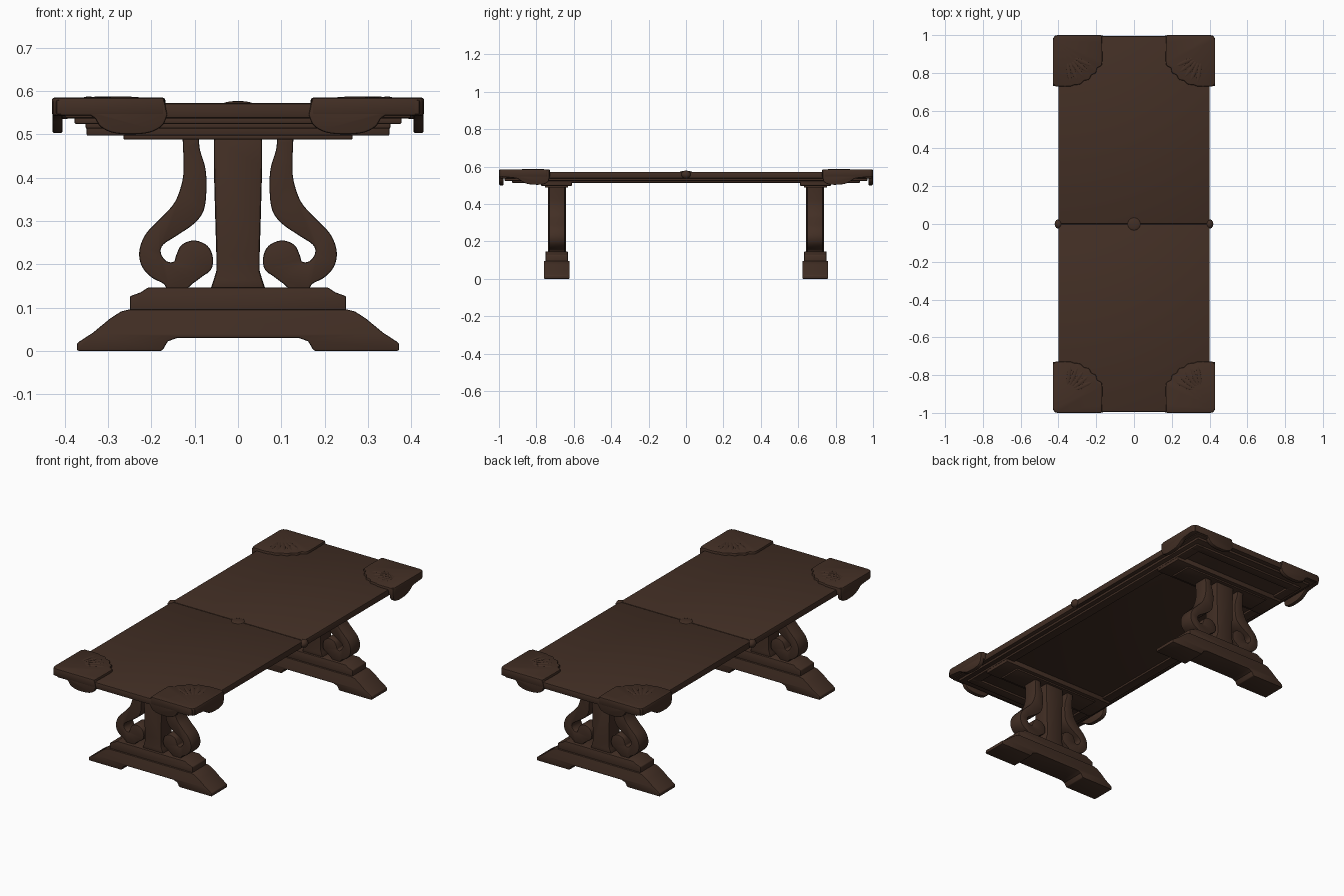
import bpy, bmesh, math
from mathutils import Vector, Matrix

if "Cube" in bpy.data.objects:
    bpy.data.objects.remove(bpy.data.objects["Cube"])

wood = bpy.data.materials.new("dark brown wood")
wood.diffuse_color = (0.055, 0.028, 0.018, 1)
wood.use_nodes = True
wood.node_tree.nodes["Principled BSDF"].inputs["Base Color"].default_value = wood.diffuse_color


def finish(name, bm, bevel=0.0, segs=2):
    bmesh.ops.recalc_face_normals(bm, faces=bm.faces)
    if bevel:
        sharp = [e for e in bm.edges if e.is_manifold and e.calc_face_angle(0) > math.radians(40)]
        bmesh.ops.bevel(bm, geom=sharp, offset=bevel, segments=segs, profile=0.5,
                        affect='EDGES', clamp_overlap=True)
    me = bpy.data.meshes.new(name)
    bm.to_mesh(me)
    bm.free()
    me.materials.append(wood)
    ob = bpy.data.objects.new(name, me)
    bpy.context.collection.objects.link(ob)
    bpy.ops.object.select_all(action='DESELECT')
    ob.select_set(True)
    bpy.context.view_layer.objects.active = ob
    bpy.ops.object.shade_smooth_by_angle(angle=math.radians(35))
    return ob


def box(name, x0, x1, y0, y1, z0, z1, bevel=0.004):
    bm = bmesh.new()
    bmesh.ops.create_cube(bm, size=1)
    for v in bm.verts:
        v.co = Vector(((x0 + x1) / 2 + v.co.x * (x1 - x0),
                       (y0 + y1) / 2 + v.co.y * (y1 - y0),
                       (z0 + z1) / 2 + v.co.z * (z1 - z0)))
    return finish(name, bm, bevel)


def prism(name, pts, axis, lo, hi, sx=1, sy=1, bevel=0.004):
    """Extrude a 2D outline along an axis from lo to hi, mirrored by sx, sy."""
    place = {'x': lambda a, b, c: (c, a, b),
             'y': lambda a, b, c: (a, c, b),
             'z': lambda a, b, c: (a, b, c)}[axis]
    bm = bmesh.new()
    rings = [[bm.verts.new(place(a, b, c)) for a, b in pts] for c in (lo, hi)]
    bm.faces.new(rings[0])
    bm.faces.new(rings[1])
    n = len(pts)
    for i in range(n):
        j = (i + 1) % n
        bm.faces.new((rings[0][i], rings[0][j], rings[1][j], rings[1][i]))
    for v in bm.verts:
        v.co.x *= sx
        v.co.y *= sy
    return finish(name, bm, bevel)


def spline(pts, steps=4):
    """Catmull-Rom curve through an open chain of points."""
    p = [Vector(q) for q in [pts[0]] + pts + [pts[-1]]]
    out = []
    for i in range(1, len(p) - 2):
        a, b, c, d = p[i - 1:i + 3]
        for k in range(steps):
            t = k / steps
            out.append(tuple(0.5 * (2 * b + (c - a) * t + (2 * a - 5 * b + 4 * c - d) * t * t
                                    + (3 * b - a - 3 * c + d) * t ** 3)))
    return out + [pts[-1]]


def mirror_outline(half):
    return half + [(-x, z) for x, z in reversed(half)]


def blob(name, loc, size, angle=0):
    bm = bmesh.new()
    bmesh.ops.create_uvsphere(bm, u_segments=20, v_segments=10, radius=1)
    bm.transform(Matrix.Translation(loc) @ Matrix.Rotation(angle, 4, 'Z') @ Matrix.Diagonal((*size, 1)))
    return finish(name, bm)


# tabletop: two leaves meeting in the middle
for tag, y0, y1 in (("front", -0.995, -0.0005), ("back", 0.0005, 0.995)):
    box("tabletop_leaf_" + tag, -0.40, 0.40, y0, y1, 0.537, 0.572, 0.005)
# stepped moulding and rails under the top
box("under_moulding", -0.378, 0.378, -0.97, 0.97, 0.524, 0.54)
for s, tag in ((-1, "left"), (1, "right")):
    box("side_rail_" + tag, *sorted((s * 0.30, s * 0.352)), -0.93, 0.93, 0.513, 0.53)
for s, tag in ((-1, "front"), (1, "back")):
    box("end_rail_" + tag, -0.352, 0.352, *sorted((s * 0.88, s * 0.93)), 0.513, 0.53)

# small bosses at the middle
blob("centre_boss", (0, 0, 0.570), (0.035, 0.035, 0.007))
for s, tag in ((-1, "left"), (1, "right")):
    blob("side_boss_" + tag, (s * 0.40, 0, 0.557), (0.02, 0.025, 0.022))

# corner cap outlines
cap = spline([(0.17, 1.0), (0.168, 0.86), (0.178, 0.835), (0.195, 0.825), (0.202, 0.80), (0.225, 0.788),
              (0.238, 0.765), (0.265, 0.758), (0.285, 0.74), (0.32, 0.735), (0.34, 0.728), (0.415, 0.728)], 3)
cap += [(0.43, 0.743), (0.43, 0.975), (0.423, 0.993), (0.405, 1.0)]
front_skirt = [(0.17, 0.58)] + spline(
    [(0.163, 0.545), (0.175, 0.520), (0.205, 0.504), (0.25, 0.50), (0.29, 0.504),
     (0.318, 0.518), (0.332, 0.538), (0.355, 0.545), (0.42, 0.545)]) + [(0.42, 0.58)]
side_skirt = [(0.73, 0.58)] + spline(
    [(0.73, 0.545), (0.738, 0.518), (0.765, 0.505), (0.81, 0.503), (0.85, 0.508),
     (0.88, 0.522), (0.90, 0.535), (0.93, 0.54), (0.985, 0.545)]) + [(0.985, 0.58)]

# upright and scroll outlines
post = mirror_outline([(0.056, 0.492), (0.056, 0.43), (0.053, 0.32), (0.050, 0.22),
                       (0.050, 0.185), (0.056, 0.165), (0.064, 0.14)])
scroll = spline([(0.128, 0.492), (0.126, 0.44), (0.128, 0.395), (0.145, 0.345), (0.175, 0.31),
                 (0.213, 0.27), (0.228, 0.23), (0.222, 0.195), (0.20, 0.17), (0.172, 0.155),
                 (0.16, 0.14), (0.125, 0.14), (0.105, 0.155), (0.082, 0.172), (0.062, 0.188),
                 (0.058, 0.215), (0.07, 0.242), (0.10, 0.255), (0.13, 0.245), (0.143, 0.22),
                 (0.148, 0.206), (0.165, 0.207), (0.178, 0.225), (0.173, 0.245), (0.14, 0.267),
                 (0.10, 0.295), (0.079, 0.325), (0.073, 0.37), (0.075, 0.42), (0.088, 0.465), (0.09, 0.492)])
foot = mirror_outline([(0.14, 0.03), (0.162, 0.022), (0.175, 0.0), (0.372, 0.0), (0.372, 0.018),
                       (0.335, 0.042), (0.295, 0.075), (0.27, 0.091), (0.25, 0.096)])
foot_cap = mirror_outline([(0.25, 0.085), (0.25, 0.126), (0.225, 0.135), (0.208, 0.146)])

for sy, end in ((-1, "front"), (1, "back")):
    # trestle foot, post and head
    prism("foot_" + end, foot, 'y', 0.623, 0.76, sy=sy)
    prism("foot_cap_" + end, foot_cap, 'y', 0.632, 0.751, sy=sy)
    prism("post_" + end, post, 'y', 0.642, 0.738, sy=sy, bevel=0.007)
    box("head_block_" + end, -0.35, 0.35, *sorted((sy * 0.61, sy * 0.775)), 0.497, 0.528)
    box("head_plate_" + end, -0.265, 0.265, *sorted((sy * 0.63, sy * 0.755)), 0.488, 0.50)
    for sx, side in ((-1, "left"), (1, "right")):
        tag = "_" + end + "_" + side
        prism("scroll" + tag, scroll, 'y', 0.648, 0.732, sx, sy, 0.005)
        # corner cap with hanging skirts and carved shell ribs
        prism("corner_cap" + tag, cap, 'z', 0.543, 0.585, sx, sy, 0.006)
        prism("cap_end_skirt" + tag, front_skirt, 'y', 0.975, 0.999, sx, sy, 0.005)
        prism("cap_side_skirt" + tag, side_skirt, 'x', 0.405, 0.429, sx, sy, 0.005)
        for k in range(5):
            a = math.radians(197 + 14 * k + 8)
            c = Vector((0.36 + 0.10 * math.cos(a), 0.90 + 0.10 * math.sin(a)))
            ang = math.atan2(math.sin(a) * sy, math.cos(a) * sx)
            blob("shell_rib_%d" % k + tag, (c.x * sx, c.y * sy, 0.583), (0.055, 0.011, 0.0045), ang)
